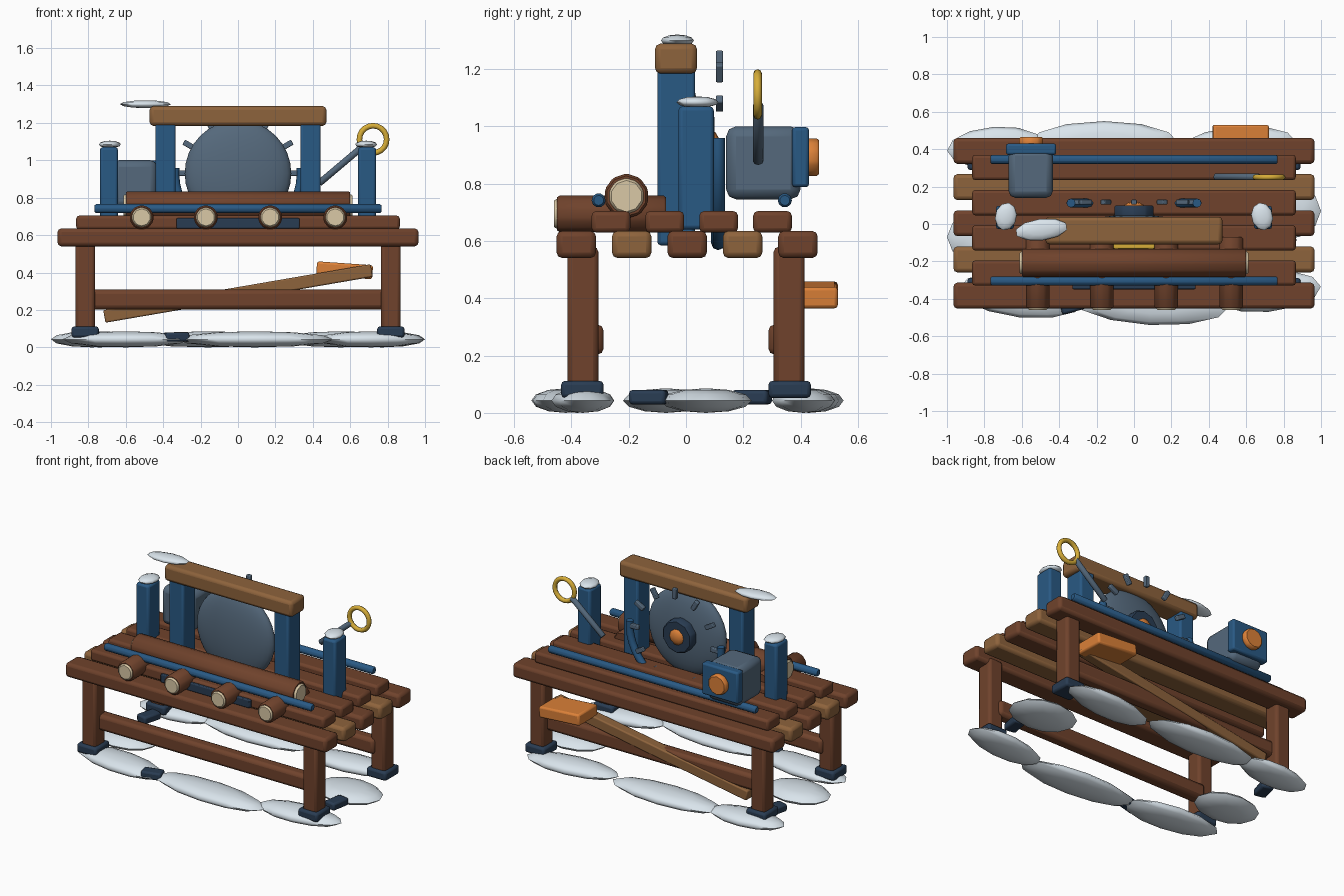
import bpy, math
from mathutils import Vector

if "Cube" in bpy.data.objects:
    bpy.data.objects.remove(bpy.data.objects["Cube"])

def mat(name, *rgb):
    m = bpy.data.materials.new(name)
    m.diffuse_color = (*rgb, 1)
    m.use_nodes = True
    m.node_tree.nodes["Principled BSDF"].inputs["Base Color"].default_value = m.diffuse_color
    return m

BROWN = mat("dark_wood", .16, .055, .025)
TAN = mat("light_wood", .27, .125, .045)
BLUE = mat("blue_paint", .022, .10, .23)
NAVY = mat("dark_iron", .022, .045, .085)
STEEL = mat("steel", .09, .14, .20)
SNOW = mat("snow", .70, .78, .84)
ORANGE = mat("orange", .72, .22, .04)
GOLD = mat("gold", .68, .42, .04)
CREAM = mat("cut_wood", .70, .58, .38)

def finish(name, m, bevel=0, segs=2, angle=40):
    o = bpy.context.object
    o.name = name
    o.data.materials.append(m)
    if bevel:
        b = o.modifiers.new("bevel", 'BEVEL')
        b.width, b.segments = bevel, segs
    bpy.ops.object.shade_smooth_by_angle(angle=math.radians(angle))
    return o

def box(name, loc, size, m, bevel=.015, rot=(0, 0, 0)):
    bpy.ops.mesh.primitive_cube_add(size=1, location=loc)
    o = bpy.context.object
    o.scale = size
    bpy.ops.object.transform_apply(location=False, rotation=False, scale=True)
    o.rotation_euler = [math.radians(a) for a in rot]
    return finish(name, m, bevel)

def rod(name, a, b, r, m, sides=10, bevel=.008):
    a, b = Vector(a), Vector(b)
    d = b - a
    bpy.ops.mesh.primitive_cylinder_add(vertices=sides, radius=r, depth=d.length, location=(a + b) / 2)
    bpy.context.object.rotation_euler = d.to_track_quat('Z', 'Y').to_euler()
    return finish(name, m, bevel, 1, 50)

def blob(name, loc, size, m, rot=0, seg=12, rings=6):
    bpy.ops.mesh.primitive_uv_sphere_add(segments=seg, ring_count=rings, radius=1, location=loc)
    o = bpy.context.object
    o.scale = size
    bpy.ops.object.transform_apply(location=False, rotation=False, scale=True)
    o.rotation_euler.z = math.radians(rot)
    return finish(name, m, 0, 0, 80)

# snow drifts round the base: x, y, rx, ry, turn
for x, y, rx, ry, t in [(-.6, -.38, .34, .12, -6), (.09, -.42, .42, .12, -3), (.71, -.36, .29, .11, 5),
                        (-.74, .41, .26, .11, 4), (-.16, .43, .40, .12, 0), (.55, .41, .32, .11, 5),
                        (.77, .07, .23, .16, 0), (-.78, -.07, .22, .15, 0)]:
    blob("snow_drift", (x, y, .043), (rx, ry, .043), SNOW, t)
# loose stones
for x, y, t in [(-.33, -.43, 15), (.82, -.13, 80), (-.82, .23, 75)]:
    box("stone", (x, y, .055), (.13, .08, .05), NAVY, .012, (0, 0, t))

# legs, feet and stretchers
for sy in (-1, 1):
    for sx in (-1, 1):
        box("leg", (sx * .817, sy * .36, .33), (.106, .108, .5), BROWN, .018)
        box("foot", (sx * .817, sy * .362, .082), (.145, .148, .06), NAVY, .014)
    box("stretcher", (0, sy * .33, .256), (1.6, .085, .105), BROWN, .022)
box("diagonal_brace", (0, .345, .288), (1.45, .07, .068), TAN, .008, (0, -9.75, 0))
box("orange_wedge", (.57, .43, .412), (.3, .2, .075), ORANGE, .012, (0, 4, 0))

# two plank layers
for i in range(5):
    box("lower_plank", (0, -.383 + i * .1935, .588), (1.93, .138, .095), (BROWN, TAN)[i % 2], .02)
for i in range(4):
    box("upper_plank", (0, -.262 + i * .188, .667), (1.73, .135, .075), BROWN, .016)
box("front_plate", (0, -.337, .663), (.66, .024, .055), NAVY, .006)
box("gold_strip", (0, -.115, .712), (.22, .035, .03), GOLD, .006)

# short logs, long log and rails
for x in (-.515, -.172, .172, .52):
    rod("short_log", (x, -.45, .695), (x, -.07, .695), .066, BROWN)
    rod("short_log_end", (x, -.461, .695), (x, -.44, .695), .054, CREAM)
rod("long_log", (-.6, -.208, .757), (.6, -.208, .757), .079, BROWN)
for s in (-1, 1):
    rod("long_log_end", (s * .59, -.208, .757), (s * .613, -.208, .757), .063, CREAM)
for y in (-.305, .345):
    rod("rail", (-.767, y, .742), (.767, y, .742), .026, BLUE)

# saw frame
for s in (-1, 1):
    box("frame_post", (s * .388, -.034, .895), (.107, .132, .62), BLUE, .012)
    box("side_post", (s * .69, .035, .855), (.096, .124, .43), BLUE, .014)
    blob("post_snow", (s * .685, .04, 1.085), (.058, .075, .02), SNOW, s * 12, 10)
box("top_beam", (0, -.035, 1.237), (.945, .147, .105), TAN, .02)
blob("beam_snow", (-.495, -.03, 1.3), (.142, .058, .021), SNOW, 7, 10)

# blade, hub and teeth
CZ = .93
blob("blade", (0, -.02, CZ), (.285, .07, .285), STEEL, 0, 32, 16)
rod("hub", (0, .0, CZ), (0, .1, CZ), .11, NAVY, 10)
blob("hub_nut", (0, .085, CZ), (.058, .035, .058), ORANGE)
for i in range(12):
    a = math.radians(i * 30)
    box("tooth", (.3 * math.cos(a), .117, CZ + .3 * math.sin(a)), (.07, .026, .03), STEEL, .005,
        (0, -i * 30, 0))

# curved guard under the blade
cu = bpy.data.curves.new("blade_guard", 'CURVE')
cu.dimensions = '3D'
cu.bevel_depth, cu.bevel_resolution, cu.use_fill_caps = .024, 2, True
sp = cu.splines.new('POLY')
sp.points.add(24)
for i, p in enumerate(sp.points):
    a = math.radians(5 - 190 * i / 24)
    p.co = (.338 * math.cos(a), .112, CZ + .338 * math.sin(a), 1)
cu.materials.append(BLUE)
bpy.context.collection.objects.link(bpy.data.objects.new("blade_guard", cu))

# motor
box("motor_body", (-.552, .27, .873), (.236, .26, .255), STEEL, .035)
box("motor_plate", (-.55, .4, .893), (.268, .06, .21), BLUE, .012)
rod("motor_cap", (-.55, .41, .893), (-.55, .464, .893), .068, ORANGE)

# lever with ring handle
rod("lever", (.435, .252, .878), (.668, .252, 1.075), .019, STEEL, 8, .003)
bpy.ops.mesh.primitive_torus_add(location=(.722, .25, 1.112), rotation=(math.pi / 2, 0, 0),
                                 major_radius=.073, minor_radius=.015, major_segments=20, minor_segments=8)
finish("ring_handle", GOLD, 0, 0, 60)
